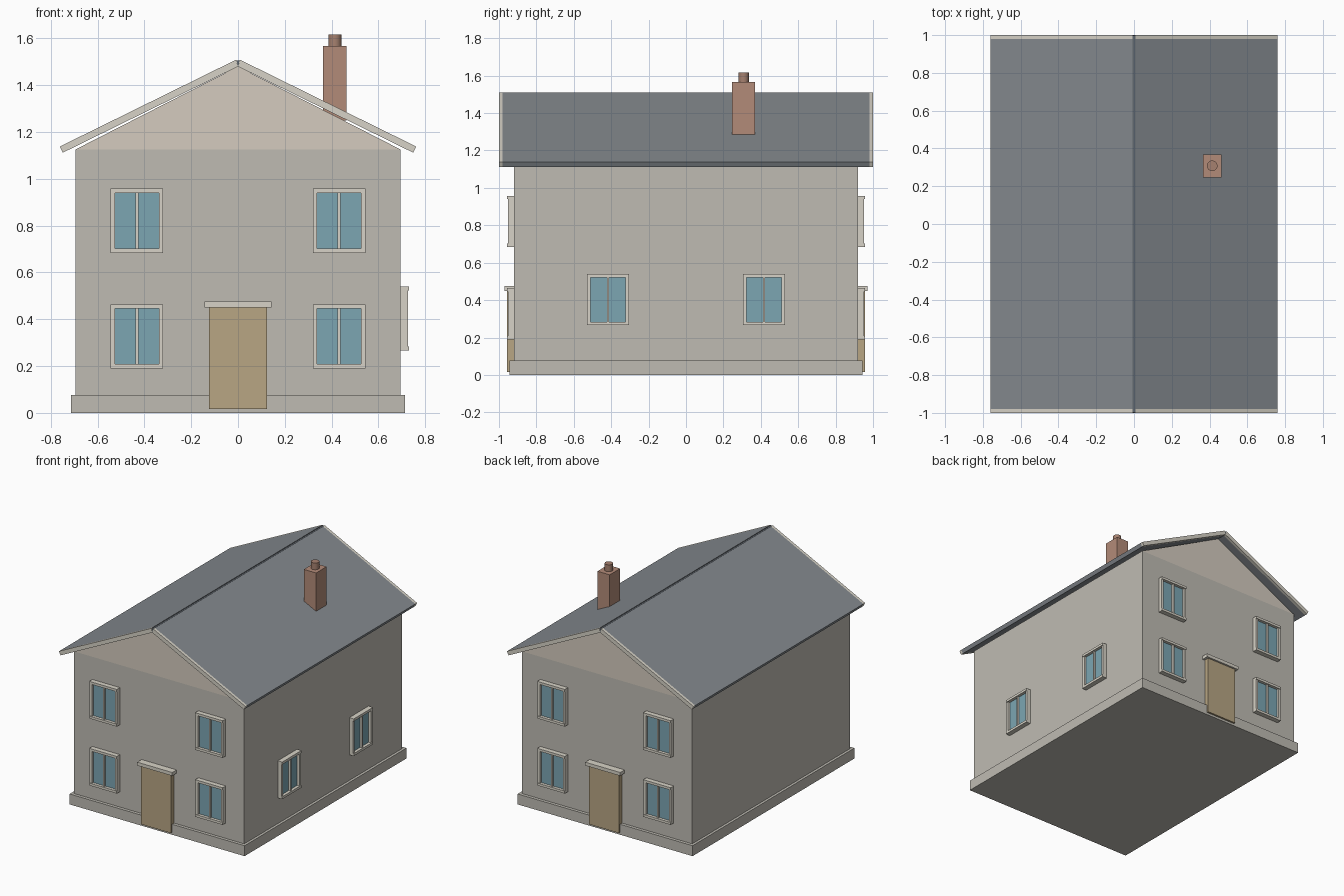
import bpy, bmesh, math
from mathutils import Matrix, Vector

if "Cube" in bpy.data.objects:
    bpy.data.objects.remove(bpy.data.objects["Cube"])


def material(name, rgb):
    m = bpy.data.materials.new(name)
    m.diffuse_color = (*rgb, 1)
    m.use_nodes = True
    m.node_tree.nodes["Principled BSDF"].inputs["Base Color"].default_value = m.diffuse_color
    return m


WALL = material("render_wall", (0.52, 0.50, 0.45))
GABLE = material("gable_cream", (0.66, 0.60, 0.52))
TRIM = material("trim", (0.68, 0.65, 0.57))
SLATE = material("slate", (0.23, 0.25, 0.27))
RIDGE = material("ridge_dark", (0.12, 0.14, 0.16))
GLASS = material("glass", (0.20, 0.38, 0.45))
WOOD = material("door_wood", (0.48, 0.38, 0.23))
BRICK = material("brick", (0.45, 0.26, 0.19))
CLAY = material("clay_pot", (0.38, 0.22, 0.16))


def finish(name, bm, mat):
    bmesh.ops.recalc_face_normals(bm, faces=bm.faces)
    me = bpy.data.meshes.new(name)
    bm.to_mesh(me)
    bm.free()
    me.materials.append(mat)
    ob = bpy.data.objects.new(name, me)
    bpy.context.collection.objects.link(ob)
    return ob


def boxes(name, mat, spans, xf=Matrix()):
    """One object from boxes given as (x0, x1, y0, y1, z0, z1)."""
    bm = bmesh.new()
    for x0, x1, y0, y1, z0, z1 in spans:
        m = Matrix.Translation(((x0 + x1) / 2, (y0 + y1) / 2, (z0 + z1) / 2))
        m = m @ Matrix.Diagonal((x1 - x0, y1 - y0, z1 - z0, 1))
        bmesh.ops.create_cube(bm, size=1, matrix=xf @ m)
    return finish(name, bm, mat)


def prism(name, mat, profile, y0, y1):
    """Extrude an (x, z) profile along y."""
    bm = bmesh.new()
    face = bm.faces.new([bm.verts.new((x, y0, z)) for x, z in profile])
    ext = bmesh.ops.extrude_face_region(bm, geom=[face])
    verts = [g for g in ext["geom"] if isinstance(g, bmesh.types.BMVert)]
    bmesh.ops.translate(bm, verts=verts, vec=Vector((0, y1 - y0, 0)))
    return finish(name, bm, mat)


def window(name, wall, cx, cz):
    """Framed two-pane window; wall space has x along the wall and -y outward."""
    xf = wall @ Matrix.Translation((cx, 0, cz))
    w, h, t = 0.112, 0.137, 0.018
    boxes(name + "_frame", TRIM, [
        (-w, w, -0.036, 0.005, h - t, h),
        (-w, w, -0.036, 0.005, -h, -h + t),
        (-w, -w + t, -0.031, 0.005, -h + t, h - t),
        (w - t, w, -0.031, 0.005, -h + t, h - t),
        (-0.006, 0.006, -0.028, 0.005, -h + t, h - t)], xf)
    boxes(name + "_glass", GLASS,
          [(-w + t, w - t, -0.014, 0.004, -h + t, h - t)], xf)


# Body
boxes("walls", WALL, [(-0.695, 0.695, -0.92, 0.92, 0.02, 1.125)])
boxes("plinth", WALL, [(-0.714, 0.714, -0.943, 0.943, 0, 0.077)])
prism("gable", GABLE, [(-0.695, 1.125), (0.695, 1.125), (0, 1.48)], -0.92, 0.92)

# Roof slopes with square-cut eaves, and matching bargeboards at both ends
for side, s in (("left", -1), ("right", 1)):
    slope = [(s * x, z) for x, z in
             ((0.761, 1.138), (0.748, 1.112), (0, 1.48), (0.008, 1.509))]
    prism("roof_" + side, SLATE, slope, -0.98, 0.98)
    prism("front_bargeboard_" + side, TRIM, slope, -1.0, -0.98)
    prism("back_bargeboard_" + side, TRIM, slope, 0.98, 1.0)
prism("ridge", RIDGE, [(-0.007, 1.505), (0, 1.481), (0.007, 1.505)], -0.999, 0.999)

# Chimney
boxes("chimney", BRICK, [(0.364, 0.464, 0.247, 0.369, 1.25, 1.567)])
bm = bmesh.new()
bmesh.ops.create_cone(bm, cap_ends=True, segments=24, radius1=0.028, radius2=0.028,
                      depth=0.06, matrix=Matrix.Translation((0.414, 0.308, 1.587)))
pot = finish("chimney_pot", bm, CLAY)
for p in pot.data.polygons:
    p.use_smooth = len(p.vertices) == 4

# Front and back: four windows, door and lintel
for end, turn in (("front", 0), ("back", math.pi)):
    wall = Matrix.Rotation(turn, 4, "Z") @ Matrix.Translation((0, -0.92, 0))
    for floor, z in (("lower", 0.327), ("upper", 0.821)):
        for side, x in (("left", -0.432), ("right", 0.432)):
            window(f"{end}_{floor}_{side}_window", wall, x, z)
    boxes(end + "_door", WOOD, [(-0.123, 0.123, -0.037, 0.005, 0.017, 0.45)], wall)
    boxes(end + "_door_lintel", TRIM, [(-0.143, 0.143, -0.051, 0.005, 0.45, 0.475)], wall)

# Right wall: two windows
right_wall = Matrix.Rotation(math.pi / 2, 4, "Z") @ Matrix.Translation((0, -0.695, 0))
for side, y in (("near", -0.417), ("far", 0.417)):
    window(f"side_{side}_window", right_wall, y, 0.403)
